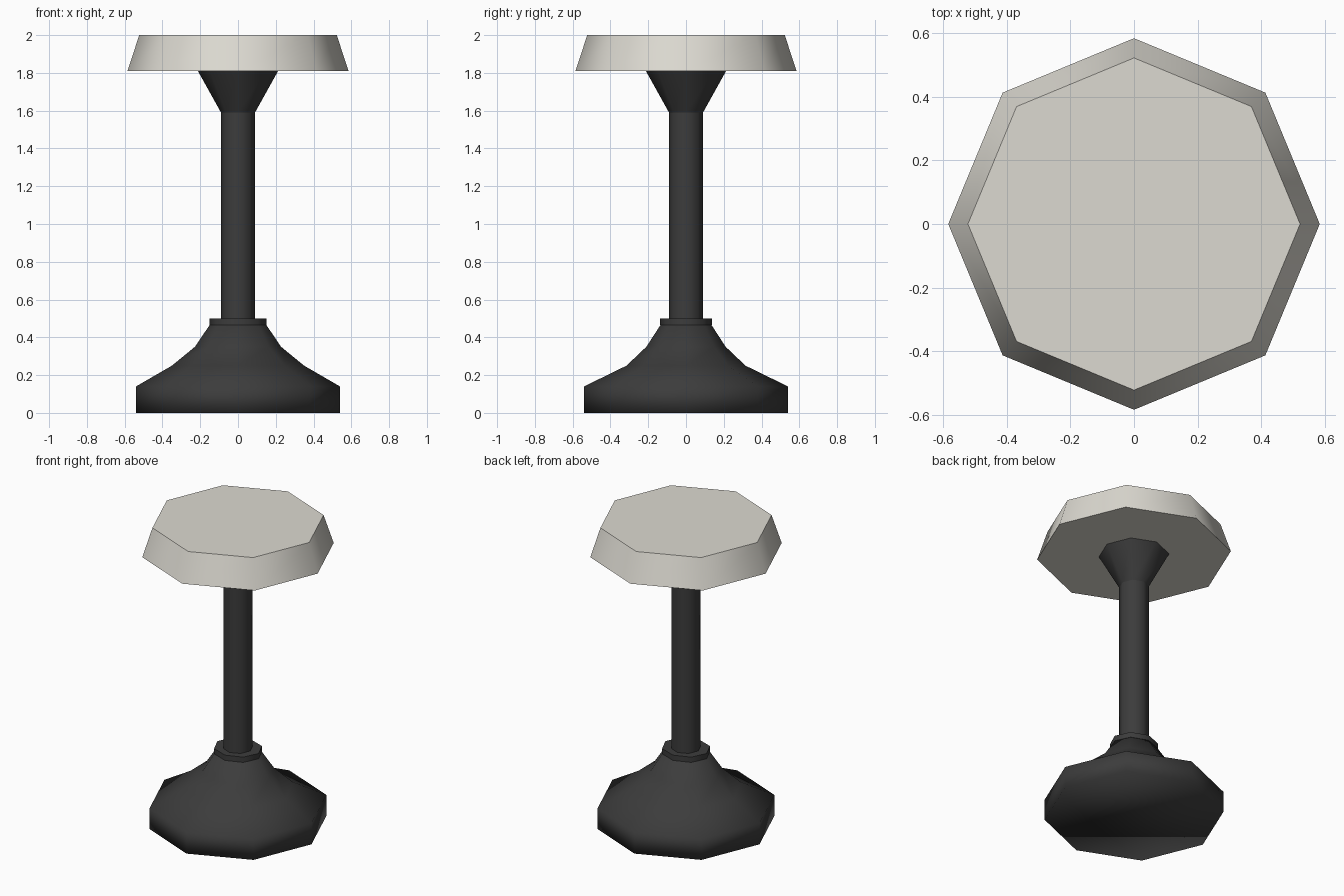
import bpy, bmesh
from math import cos, sin, tau, radians

if "Cube" in bpy.data.objects:
    bpy.data.objects.remove(bpy.data.objects["Cube"])

SIDES = 8


def material(name, color):
    m = bpy.data.materials.new(name)
    m.diffuse_color = color
    m.use_nodes = True
    m.node_tree.nodes["Principled BSDF"].inputs["Base Color"].default_value = m.diffuse_color
    return m


def turned(name, rings, mat, angle):
    """Closed octagonal solid through rings of (x radius, y radius, z)."""
    bm = bmesh.new()
    loops = [[bm.verts.new((rx * cos(tau * i / SIDES), ry * sin(tau * i / SIDES), z))
              for i in range(SIDES)] for rx, ry, z in rings]
    for low, high in zip(loops, loops[1:]):
        for i in range(SIDES):
            j = (i + 1) % SIDES
            bm.faces.new((low[i], low[j], high[j], high[i]))
    bm.faces.new(loops[0][::-1])
    bm.faces.new(loops[-1])
    mesh = bpy.data.meshes.new(name)
    bm.to_mesh(mesh)
    bm.free()
    mesh.materials.append(mat)
    ob = bpy.data.objects.new(name, mesh)
    bpy.context.collection.objects.link(ob)
    bpy.ops.object.select_all(action='DESELECT')
    ob.select_set(True)
    bpy.context.view_layer.objects.active = ob
    bpy.ops.object.shade_smooth_by_angle(angle=radians(angle))
    return ob


dark = material("dark_metal", (0.045, 0.045, 0.045, 1))
cream = material("cream_seat", (0.72, 0.70, 0.64, 1))

# Flared foot, fully smooth
turned("base", [(0.54, 0.54, 0), (0.54, 0.54, 0.14), (0.35, 0.315, 0.25),
                (0.228, 0.21, 0.35), (0.147, 0.132, 0.47)], dark, 180)

# Collar where the pole enters the foot
turned("collar", [(0.152, 0.137, 0.465), (0.152, 0.137, 0.50)], dark, 50)

# Pole and the flared support under the seat
turned("pole", [(0.09, 0.09, 0.48), (0.09, 0.09, 1.59)], dark, 50)
turned("seat_support", [(0.09, 0.09, 1.59), (0.215, 0.215, 1.815)], dark, 50)

# Tapered octagonal seat
turned("seat", [(0.585, 0.585, 1.81), (0.523, 0.523, 2.0)], cream, 50)
